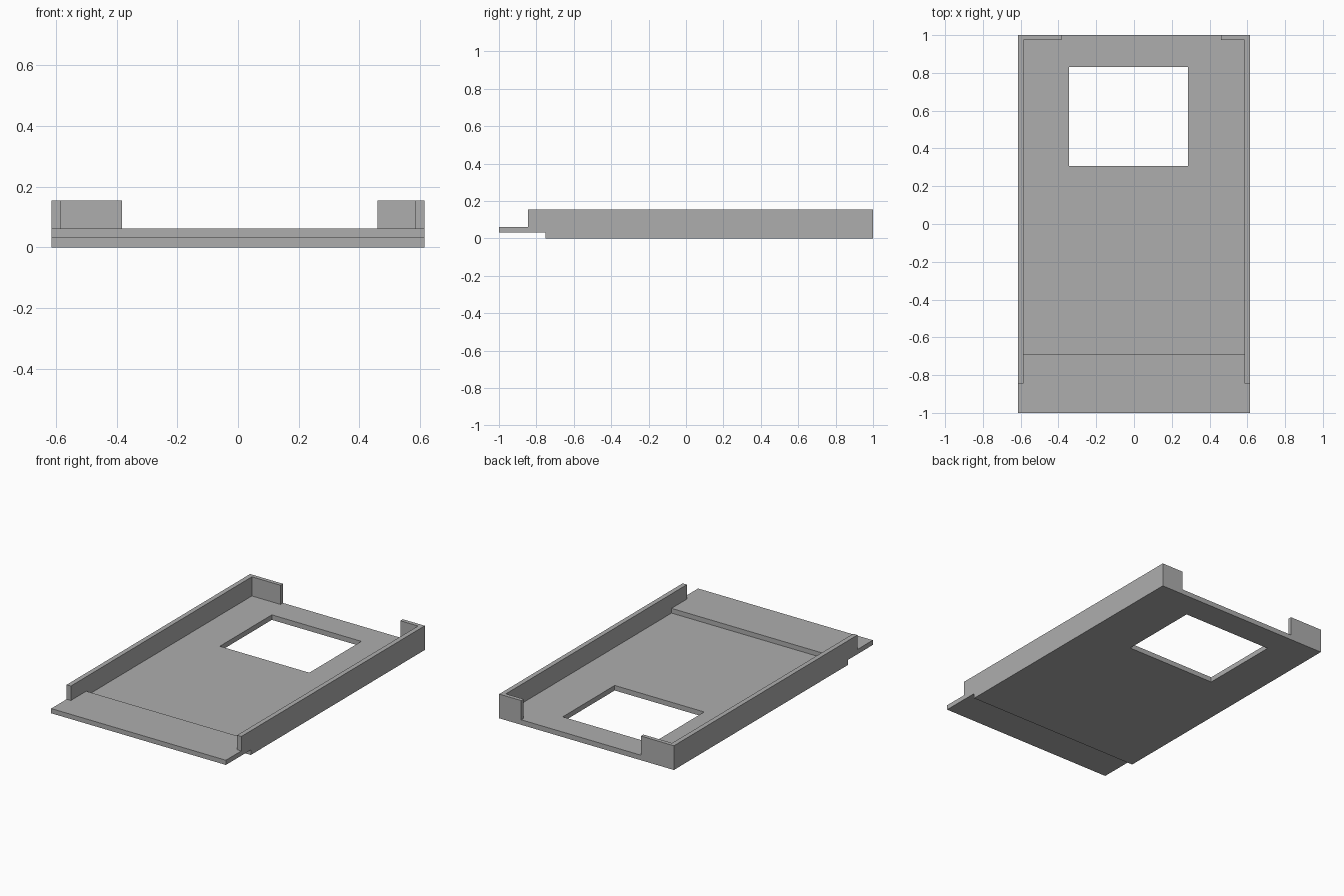
import bpy
import bmesh

if "Cube" in bpy.data.objects:
    bpy.data.objects.remove(bpy.data.objects["Cube"], do_unlink=True)

grey = bpy.data.materials.new("plain grey")
grey.use_nodes = True
colour = (0.42, 0.42, 0.42, 1)
grey.diffuse_color = colour
grey.node_tree.nodes["Principled BSDF"].inputs["Base Color"].default_value = colour


def slab(name, outline, bottom, top):
    """Extrude a plan outline between two heights."""
    bm = bmesh.new()
    face = bm.faces.new([bm.verts.new((x, y, bottom)) for x, y in outline])
    raised = bmesh.ops.extrude_face_region(bm, geom=[face])["geom"]
    verts = [v for v in raised if isinstance(v, bmesh.types.BMVert)]
    bmesh.ops.translate(bm, verts=verts, vec=(0, 0, top - bottom))
    bmesh.ops.recalc_face_normals(bm, faces=bm.faces)
    mesh = bpy.data.meshes.new(name)
    bm.to_mesh(mesh)
    bm.free()
    mesh.materials.append(grey)
    obj = bpy.data.objects.new(name, mesh)
    bpy.context.collection.objects.link(obj)
    return obj


def rect(x0, x1, y0, y1):
    return [(x0, y0), (x1, y0), (x1, y1), (x0, y1)]


HALF, INNER = 0.615, 0.585      # outer and inner faces of the side walls
FLOOR, STEP, RIM = 0.032, 0.062, 0.154
WALL_FRONT, BACK = -0.845, 1.0

# Floor plate with a rectangular window
floor = slab("floor_plate", rect(-HALF, HALF, -0.75, BACK), 0, FLOOR)
cutter = slab("window_cutter", rect(-0.343, 0.287, 0.307, 0.83), -0.1, 0.1)
cutter.hide_render = True
cut = floor.modifiers.new("window", "BOOLEAN")
cut.operation = "DIFFERENCE"
cut.solver = "EXACT"
cut.object = cutter
bpy.context.view_layer.objects.active = floor
bpy.ops.object.modifier_apply(modifier=cut.name)
bpy.data.objects.remove(cutter, do_unlink=True)

# Raised front ledge, notched to fit between the side walls
slab("front_ledge", [(-HALF, -1), (HALF, -1), (HALF, WALL_FRONT), (INNER, WALL_FRONT),
                     (INNER, -0.69), (-INNER, -0.69), (-INNER, WALL_FRONT),
                     (-HALF, WALL_FRONT)], FLOOR, STEP)

# Side walls, each with a short return along the back edge
for name, side, return_end in (("right_wall", -1, 0.383), ("left_wall", 1, 0.46)):
    plan = [(HALF, WALL_FRONT), (HALF, BACK), (return_end, BACK),
            (return_end, BACK - 0.025), (INNER, BACK - 0.025), (INNER, WALL_FRONT)]
    slab(name, [(side * x, y) for x, y in plan], FLOOR, RIM)
